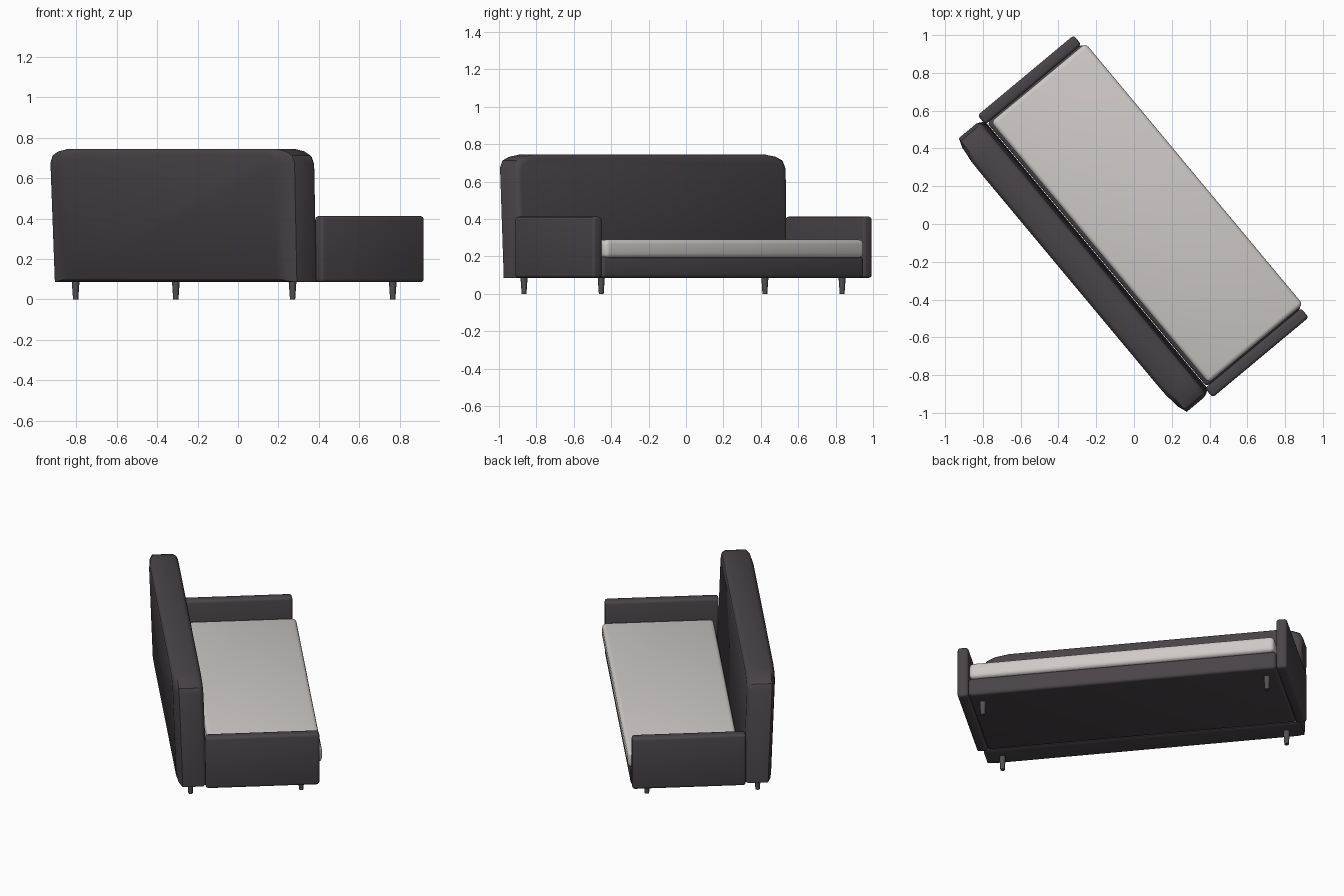
import bpy, bmesh, math
from mathutils import Matrix, Vector

if "Cube" in bpy.data.objects:
    bpy.data.objects.remove(bpy.data.objects["Cube"])

# The sofa is built in its own frame (x along the length, y to the seat front), then turned
TURN = Matrix.Rotation(math.radians(-50.2), 4, 'Z')


def material(name, rgb):
    m = bpy.data.materials.new(name)
    m.diffuse_color = (*rgb, 1)
    m.use_nodes = True
    m.node_tree.nodes["Principled BSDF"].inputs["Base Color"].default_value = m.diffuse_color
    return m


DARK = material("charcoal fabric", (0.068, 0.057, 0.066))
LIGHT = material("pale grey fabric", (0.62, 0.585, 0.57))
LEG = material("dark grey leg", (0.085, 0.08, 0.085))


def finish(name, bm, mat):
    bmesh.ops.recalc_face_normals(bm, faces=bm.faces)
    bm.transform(TURN)
    me = bpy.data.meshes.new(name)
    bm.to_mesh(me)
    bm.free()
    me.materials.append(mat)
    me.shade_smooth()
    me.set_sharp_from_angle(angle=math.radians(35))
    ob = bpy.data.objects.new(name, me)
    bpy.context.collection.objects.link(ob)
    return ob


def soft_box(name, lo, hi, mat, radius, segments=3):
    lo, hi = Vector(lo), Vector(hi)
    bm = bmesh.new()
    bmesh.ops.create_cube(bm, size=1)
    for v in bm.verts:
        v.co = (lo + hi) / 2 + v.co * (hi - lo)
    bmesh.ops.bevel(bm, geom=bm.edges[:], offset=radius, segments=segments,
                    profile=0.5, affect='EDGES')
    return finish(name, bm, mat)


# Seat base and cushion
soft_box("seat_base", (-0.908, -0.255, 0.085), (0.908, 0.398, 0.197), DARK, 0.018)
soft_box("seat_cushion", (-0.9, -0.237, 0.192), (0.9, 0.415, 0.29), LIGHT, 0.024)

# Armrests
for side, s in (("left", -1), ("right", 1)):
    a, b = sorted((s * 0.908, s * 0.972))
    soft_box(side + "_armrest", (a, -0.268, 0.085), (b, 0.394, 0.412), DARK, 0.016)

# Backrest: rounded outline lofted through its thickness, leaning slightly back
half = [(0.935, 0.085), (0.943, 0.675), (0.925, 0.712), (0.88, 0.732), (0.8, 0.745)]
outline = half + [(-x, z) for x, z in reversed(half)]
layers = [(-0.257, 0.028, 0.02), (-0.264, 0.012, 0.008), (-0.282, 0, 0),
          (-0.400, 0, 0), (-0.418, 0.05, 0.006), (-0.428, 0.13, 0.02)]
bm = bmesh.new()
rings = []
for y, dx, dz in layers:
    ring = []
    for x, z in outline:
        px = x * (0.943 - dx) / 0.943
        pz = 0.415 + (z - 0.415) * (0.33 - dz) / 0.33
        ring.append(bm.verts.new((px, y - 0.022 * (pz - 0.085) / 0.6, pz)))
    rings.append(ring)
n = len(outline)
for r0, r1 in zip(rings, rings[1:]):
    for i in range(n):
        j = (i + 1) % n
        bm.faces.new((r0[i], r0[j], r1[j], r1[i]))
bm.faces.new(rings[0])
bm.faces.new(rings[-1])
finish("backrest", bm, DARK)

# Four tapered legs
for row, y in (("front", 0.298), ("rear", -0.347)):
    for side, x in (("left", -0.838), ("right", 0.838)):
        bm = bmesh.new()
        bmesh.ops.create_cone(bm, cap_ends=True, segments=16, radius1=0.013,
                              radius2=0.02, depth=0.1,
                              matrix=Matrix.Translation((x, y, 0.05)))
        finish(f"{row}_{side}_leg", bm, LEG)
